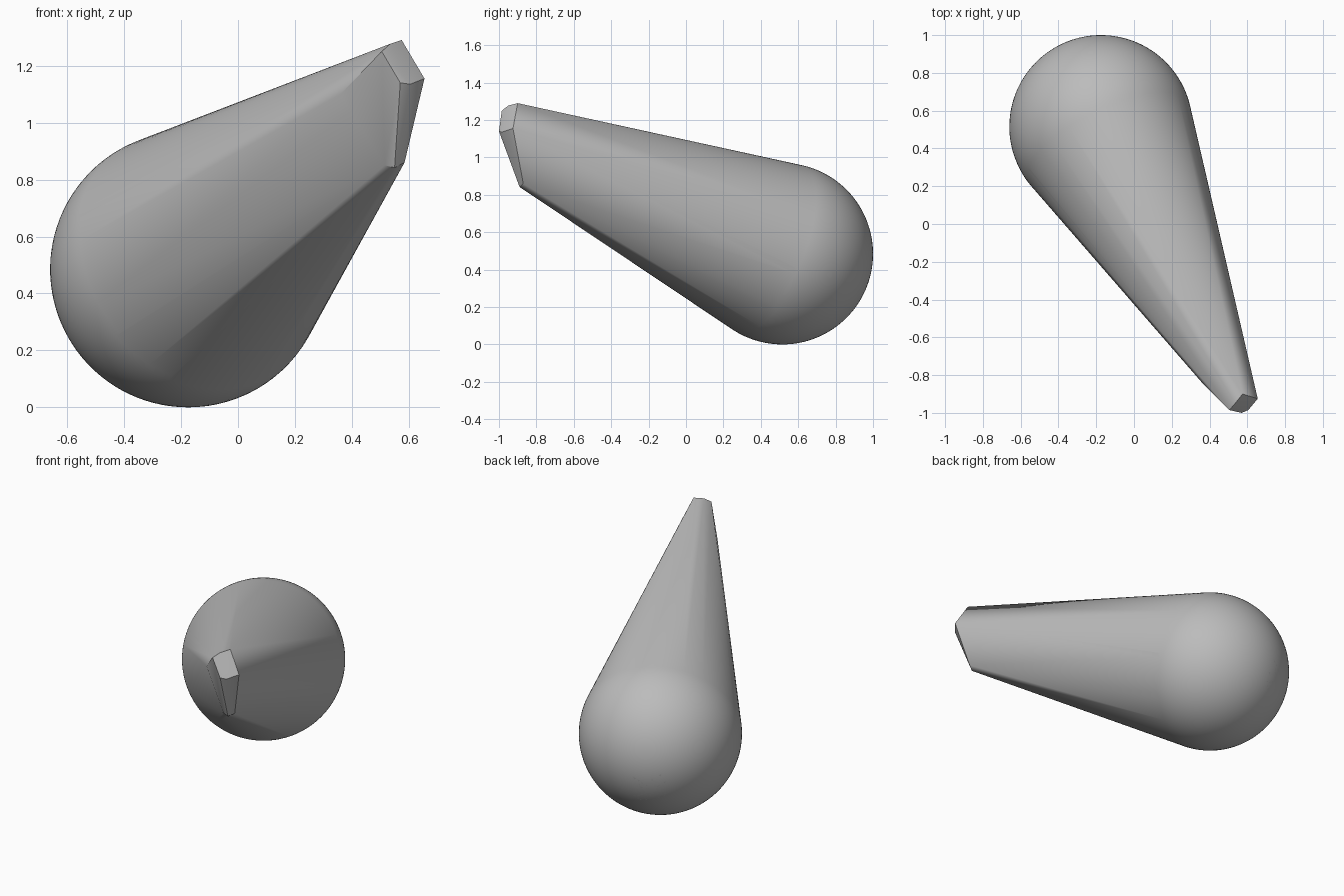
import bpy
import bmesh
import math
from mathutils import Matrix, Vector

default = bpy.data.objects.get("Cube")
if default:
    bpy.data.objects.remove(default, do_unlink=True)

# Plain grey surface
grey = bpy.data.materials.new("plain grey")
grey.use_nodes = True
colour = (0.5, 0.5, 0.5, 1)
grey.diffuse_color = colour
grey.node_tree.nodes["Principled BSDF"].inputs["Base Color"].default_value = colour

# Corners of the faceted tip: end cap, side corner, lower edge
centre = Vector((-0.175, 0.515, 0.485))
radius = 0.485
tip = [
    (0.575, -0.90, 1.29), (0.535, -0.95, 1.277), (0.505, -0.985, 1.25),
    (0.57, -1.0, 1.14), (0.605, -0.985, 1.135), (0.655, -0.925, 1.155),
    (0.36, -0.84, 1.10),
    (0.515, -0.885, 0.85), (0.55, -0.89, 0.842), (0.585, -0.87, 0.86),
]

# Round base, its pole turned toward the tip
bm = bmesh.new()
axis = Vector(tip[3]) - centre
turn = axis.to_track_quat("Z", "Y").to_matrix().to_4x4()
bmesh.ops.create_uvsphere(bm, u_segments=96, v_segments=64, radius=radius,
                          matrix=Matrix.Translation(centre) @ turn)
bmesh.ops.delete(bm, geom=bm.faces[:], context="FACES_ONLY")
bmesh.ops.delete(bm, geom=bm.edges[:], context="EDGES_FACES") if not bm.verts else None
for corner in tip:
    bm.verts.new(corner)

# Tapered skin stretched over base and tip
points = [v.co.copy() for v in bm.verts]
bm.free()
bm = bmesh.new()
for p in points:
    bm.verts.new(p)
hull = bmesh.ops.convex_hull(bm, input=bm.verts[:])
loose = [v for v in bm.verts if not v.link_faces]
bmesh.ops.delete(bm, geom=loose, context="VERTS")
bmesh.ops.recalc_face_normals(bm, faces=bm.faces[:])

mesh = bpy.data.meshes.new("tapered_body")
bm.to_mesh(mesh)
bm.free()
mesh.materials.append(grey)
body = bpy.data.objects.new("tapered_body", mesh)
bpy.context.collection.objects.link(body)

bpy.ops.object.select_all(action="DESELECT")
body.select_set(True)
bpy.context.view_layer.objects.active = body
bpy.ops.object.shade_smooth_by_angle(angle=math.radians(25))
